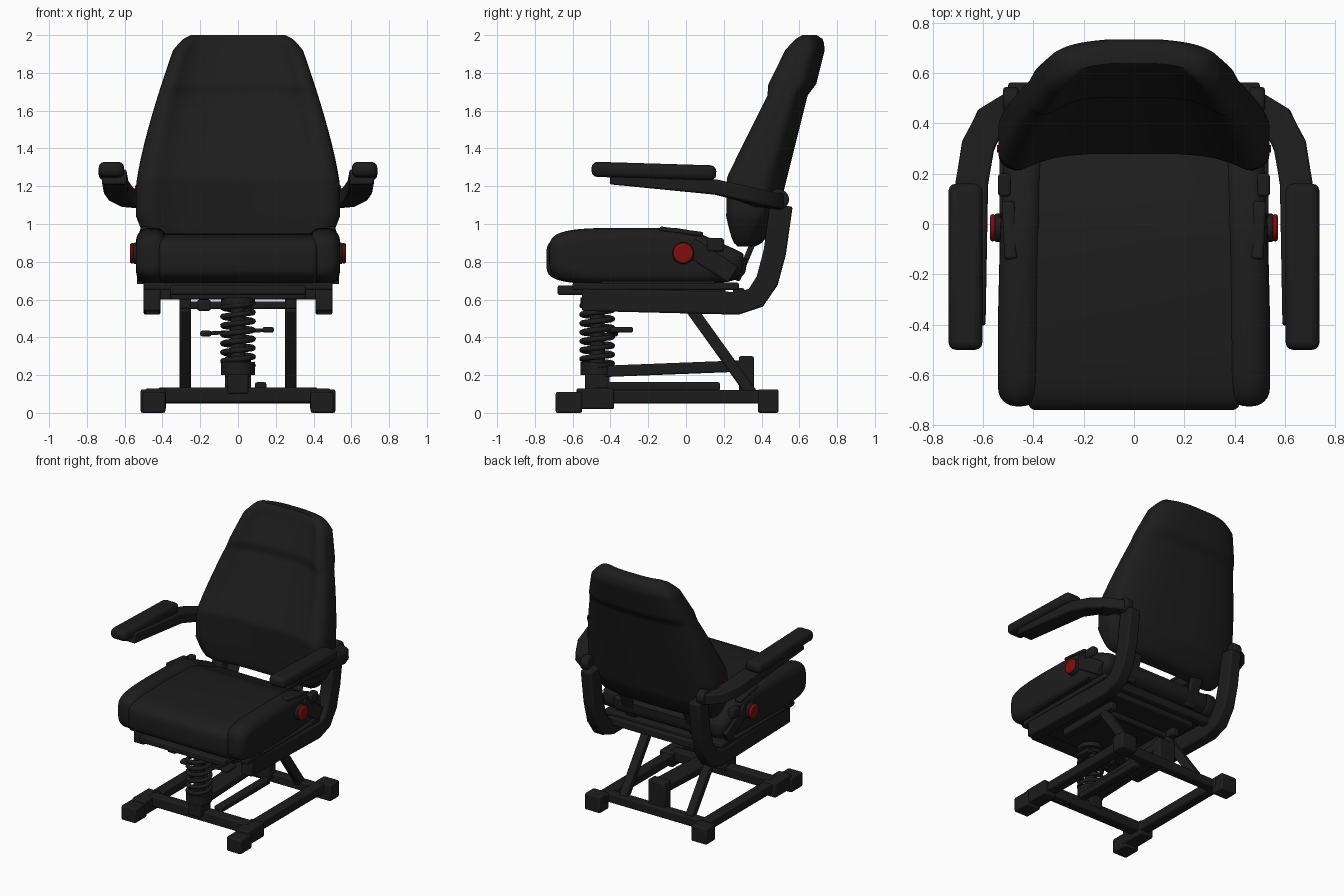
import bpy, bmesh, math
from mathutils import Vector

cube = bpy.data.objects.get("Cube")
if cube:
    bpy.data.objects.remove(cube, do_unlink=True)


def material(name, red, green, blue):
    mat = bpy.data.materials.new(name)
    mat.use_nodes = True
    mat.diffuse_color = (red, green, blue, 1)
    mat.node_tree.nodes["Principled BSDF"].inputs["Base Color"].default_value = mat.diffuse_color
    return mat


BLACK = material("charcoal black", .012, .012, .012)
RED = material("dark red", .22, .004, .004)


def loft(name, rings, mat=BLACK, bevel=.01, segments=2, mirror=False):
    """Skin a list of equal closed rings, cap both ends, bevel and mirror."""
    bm = bmesh.new()
    loops = [[bm.verts.new(point) for point in ring] for ring in rings]
    count = len(loops[0])
    for low, high in zip(loops, loops[1:]):
        for i in range(count):
            j = (i + 1) % count
            bm.faces.new((low[i], low[j], high[j], high[i]))
    bm.faces.new(loops[0])
    bm.faces.new(loops[-1])
    bmesh.ops.recalc_face_normals(bm, faces=bm.faces)
    mesh = bpy.data.meshes.new(name)
    bm.to_mesh(mesh)
    bm.free()
    mesh.materials.append(mat)
    part = bpy.data.objects.new(name, mesh)
    bpy.context.collection.objects.link(part)
    for other in bpy.context.selected_objects:
        other.select_set(False)
    part.select_set(True)
    bpy.context.view_layer.objects.active = part
    bpy.ops.object.shade_smooth_by_angle(angle=math.radians(40))
    if bevel:
        mod = part.modifiers.new("Bevel", "BEVEL")
        mod.width, mod.segments = bevel, segments
        mod.limit_method, mod.angle_limit = "ANGLE", math.radians(40)
    if mirror:
        part.modifiers.new("Mirror", "MIRROR")
    return part


def beam(name, path, width, height, **options):
    """Rectangular bar swept along a path, kept upright."""
    points = [Vector(point) for point in path]
    rings = []
    for i, point in enumerate(points):
        ahead = points[min(i + 1, len(points) - 1)] - points[max(i - 1, 0)]
        side = ahead.cross(Vector((0, 0, 1))).normalized() * width / 2
        up = side.cross(ahead).normalized() * height / 2
        rings.append([point - side - up, point + side - up, point + side + up, point - side + up])
    return loft(name, rings, **options)


def box(name, centre, size, **options):
    half = Vector((0, size[1] / 2, 0))
    return beam(name, [Vector(centre) - half, Vector(centre) + half], size[0], size[2], **options)


def squircle(power, count=48):
    """Points of a rounded square spanning minus one to one."""
    def soften(value):
        return math.copysign(abs(value) ** power, value)
    angles = [math.tau * (k + .5) / count for k in range(count)]
    return [(soften(math.cos(a)), soften(math.sin(a))) for a in angles]


def disc(name, x, y, z, radius, depth, **options):
    """Short round part standing out sideways."""
    ring = squircle(1, 20)
    return loft(name, [[(x + dx, y + u * radius, z + v * radius) for u, v in ring]
                       for dx in (0, depth)], mirror=True, **options)


def post(name, y, bottom, top, radius):
    """Round upright part on the centre line."""
    ring = squircle(1, 20)
    return loft(name, [[(u * radius, y + v * radius, z) for u, v in ring] for z in (bottom, top)],
                bevel=0)


def crossbar(name, y, z, half_length, thickness):
    return box(name, (0, y, z), (2 * half_length, thickness, thickness))


# Backrest: leaning, dished in front, tapering upward, thicker at the headrest
def backrest_ring(z):
    ends = min(1, (z - .88) / .16, max(0, 2 - z) / .08)
    rounding = .3 + .7 * math.sqrt(ends)
    headrest = .03 * min(1, max(0, z - 1.68) / .06)
    half_width = (.54 - .3 * max(0, z - 1.2) ** 1.3) * (.7 + .3 * rounding)
    front = .19 + .52 * max(0, z - 1.25) - headrest
    back = .49 + .25 * (z - 1.05) + headrest
    ring = []
    for u, v in squircle(.45):
        hollow = .09 * rounding * (1 - min(1, abs(u) / .85) ** 4)
        near, far = front + hollow, back - .04 * u * u
        ring.append((half_width * u, (near + far) / 2 + (far - near) / 2 * v * rounding, z))
    return ring


loft("backrest", [backrest_ring(.88 + .02 * i) for i in range(57)], bevel=0)


# Seat cushion and side bolsters: rounded slabs dropping toward the rear
def cushion(name, inner, outer, half_length, half_height, radius, steps=6, **options):
    turns = [math.pi / 2 * i / steps for i in range(steps + 1)]
    stations = [(inner + radius * (1 - math.cos(a)), a) for a in turns]
    stations += [(outer - radius * (1 - math.cos(a)), a) for a in reversed(turns)]
    rings = []
    for x, a in stations:
        inset = radius * (1 - math.sin(a))
        ring = []
        for u, v in squircle(.45):
            y = u * (half_length - inset) - .21
            z = .68 + half_height + v * (half_height - inset)
            narrowing = 1 - .04 * max(0, u)
            ring.append((x * narrowing, y, z - .4 * max(0, y) * max(0, v)))
        rings.append(ring)
    loft(name, rings, bevel=0, **options)


cushion("seat_cushion", -.42, .42, .53, .135, .03)
cushion("seat_bolster", .375, .54, .515, .15, .07, mirror=True)

# Seat pan and supports
box("seat_pan", (0, -.16, .67), (1, .88, .04))
box("pan_flange", (.49, -.15, .69), (.09, .6, .015), bevel=0, mirror=True)
box("pan_front", (0, -.57, .65), (.72, .22, .05))
box("upper_frame", (0, -.16, .63), (.72, .74, .06))
box("upper_slide", (.28, -.14, .58), (.06, .52, .06), mirror=True)
box("front_latch", (-.18, -.5, .57), (.07, .1, .06))
crossbar("rear_crossbar", .28, .63, .45, .06)
beam("back_strap", [(.27, .27, .7), (.27, .38, .96)], .09, .03, mirror=True)

# Curved side frames carrying the backrest
frame_path = [(-.55, .6), (.28, .58), (.37, .61), (.43, .7), (.47, .85), (.505, 1.1)]
beam("side_frame", [(.455, y, z) for y, z in frame_path], .09, .12, mirror=True)

# Armrests
beam("armrest_bracket",
     [(.47, .47, 1.12), (.57, .41, 1.13), (.62, .31, 1.16), (.645, .16, 1.195), (.655, -.4, 1.25)],
     .13, .08, mirror=True)
beam("armrest_pad", [(.67, -.5, 1.29), (.67, .16, 1.27)], .135, .08,
     bevel=.03, segments=3, mirror=True)
disc("armrest_pivot", .46, .49, 1.13, .055, .06)
disc("armrest_button", .52, .3, 1.19, .015, .025, mat=RED, bevel=0)

# Adjuster knobs, covers and levers on the seat sides
disc("knob_collar", .5, -.015, .845, .058, .055)
disc("adjuster_knob", .55, -.015, .845, .055, .022, mat=RED)
beam("side_cover", [(.51, .02, .88), (.51, .25, .73)], .05, .1, mirror=True)
beam("side_lever", [(.49, -.14, .975), (.5, .09, .945)], .05, .025, mirror=True)
box("belt_anchor", (.515, .155, .89), (.05, .09, .07), mirror=True)

# Suspension spring and damper
spring_y, turns, steps = -.47, 7, 16
curve = bpy.data.curves.new("coil_spring", "CURVE")
curve.dimensions = "3D"
curve.bevel_depth, curve.bevel_resolution = .015, 2
coil = curve.splines.new("POLY")
coil.points.add(turns * steps)
for i, point in enumerate(coil.points):
    angle = math.tau * i / steps
    height = .25 + .33 * i / (turns * steps)
    point.co = (.08 * math.cos(angle), spring_y + .08 * math.sin(angle), height, 1)
curve.materials.append(BLACK)
bpy.context.collection.objects.link(bpy.data.objects.new("coil_spring", curve))
post("damper_rod", spring_y, .2, .62, .04)
post("spring_seat", spring_y, .2, .27, .09)
post("spring_top", spring_y, .57, .61, .09)
box("spring_mount", (0, spring_y, .16), (.11, .13, .12))

# Height lever with a grip at each end
beam("height_lever", [(-.17, -.4, .42), (.17, -.36, .44)], .03, .02, bevel=0)
box("right_lever_grip", (-.17, -.39, .42), (.06, .06, .03))
box("left_lever_grip", (.16, -.34, .44), (.06, .12, .03))

# Suspension linkage
beam("swing_arm", [(0, -.43, .22), (0, .34, .25)], .14, .06)
box("swing_arm_foot", (0, .32, .19), (.14, .08, .22))
beam("diagonal_strut", [(.28, .02, .56), (.28, .35, .1)], .06, .06, mirror=True)
crossbar("strut_axle", .03, .57, .3, .04)

# Floor frame
box("base_rail", (.42, 0, .085), (.08, .84, .07), mirror=True)
box("front_foot", (.445, -.62, .055), (.12, .14, .11), mirror=True)
box("front_foot_arm", (.435, -.48, .075), (.11, .2, .11), mirror=True)
box("rear_foot", (.45, .435, .0625), (.13, .11, .125), mirror=True)
crossbar("front_crossbar", -.45, .095, .42, .08)
crossbar("back_crossbar", .355, .085, .42, .07)
box("base_slide", (.12, -.12, .14), (.06, .6, .045))
